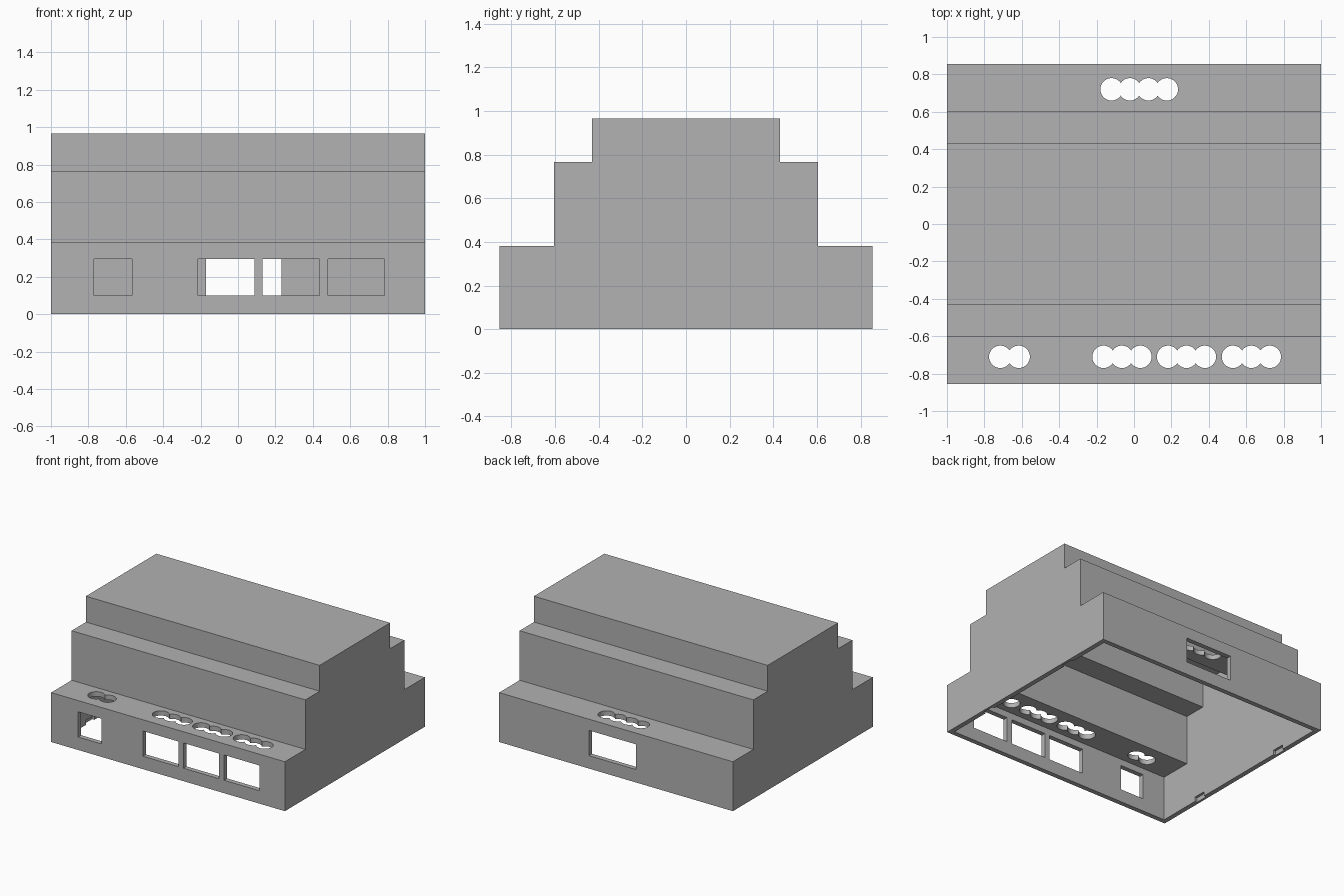
import bpy, bmesh, math
from mathutils import Matrix

if "Cube" in bpy.data.objects:
    bpy.data.objects.remove(bpy.data.objects["Cube"])

WALL = 0.037
grey = bpy.data.materials.new("mid grey plastic")
grey.diffuse_color = (0.445, 0.445, 0.445, 1)
grey.use_nodes = True
grey.node_tree.nodes["Principled BSDF"].inputs["Base Color"].default_value = grey.diffuse_color


def to_object(name, bm):
    bmesh.ops.recalc_face_normals(bm, faces=bm.faces)
    mesh = bpy.data.meshes.new(name)
    bm.to_mesh(mesh)
    bm.free()
    mesh.materials.append(grey)
    obj = bpy.data.objects.new(name, mesh)
    bpy.context.collection.objects.link(obj)
    return obj


def stepped_prism(name, half_len, inset, bottom):
    """Stepped cross-section in y/z, stretched along x."""
    half = [(0.855, bottom), (0.855, 0.382), (0.605, 0.382),
            (0.605, 0.765), (0.43, 0.765), (0.43, 0.965)]
    half = [(y - inset, z if z == bottom else z - inset) for y, z in half]
    profile = half + [(-y, z) for y, z in reversed(half)]
    bm = bmesh.new()
    face = bm.faces.new([bm.verts.new((-half_len, y, z)) for y, z in profile])
    new = bmesh.ops.extrude_face_region(bm, geom=[face])["geom"]
    bmesh.ops.translate(bm, vec=(2 * half_len, 0, 0),
                        verts=[v for v in new if isinstance(v, bmesh.types.BMVert)])
    return to_object(name, bm)


def box(name, lo, hi):
    bm = bmesh.new()
    size = [b - a for a, b in zip(lo, hi)]
    mid = [(a + b) / 2 for a, b in zip(lo, hi)]
    bmesh.ops.create_cube(bm, size=1, matrix=Matrix.Translation(mid) @ Matrix.Diagonal((*size, 1)))
    return to_object(name, bm)


def screw_hole(x, y):
    bm = bmesh.new()
    bmesh.ops.create_cone(bm, cap_ends=True, segments=32, radius1=0.06, radius2=0.06,
                          depth=0.12, matrix=Matrix.Translation((x, y, 0.365)))
    return to_object("screw_hole_cutter", bm)


def cut(target, cutter):
    cutter.hide_render = True
    mod = target.modifiers.new("cut", 'BOOLEAN')
    mod.operation, mod.solver, mod.object = 'DIFFERENCE', 'EXACT', cutter
    bpy.context.view_layer.objects.active = target
    bpy.ops.object.modifier_apply(modifier=mod.name)
    bpy.data.objects.remove(cutter)


# Hollow stepped housing, open underneath
housing = stepped_prism("housing", 1.0, 0, 0)
cut(housing, stepped_prism("cavity_cutter", 1.0 - WALL, WALL, -0.1))

# Connector windows in the front and back walls
for x0, x1, y in [(-0.77, -0.567, -0.85), (-0.215, 0.088, -0.85), (0.132, 0.435, -0.85),
                  (0.48, 0.782, -0.85), (-0.17, 0.232, 0.85)]:
    cut(housing, box("window_cutter", (x0, y - 0.06, 0.1), (x1, y + 0.06, 0.295)))

# Rows of overlapping screw access holes above the windows
for start, count, y in [(-0.715, 2, -0.71), (-0.163, 3, -0.71), (0.182, 3, -0.71),
                        (0.529, 3, -0.71), (-0.12, 4, 0.72)]:
    for i in range(count):
        cut(housing, screw_hole(start + i * 0.0985, y))

# Small latch notches on the inner lower edge of the end walls
for side in (-1, 1):
    for y in (-0.43, 0.43):
        x0, x1 = sorted((side * 0.94, side * 0.982))
        cut(housing, box("notch_cutter", (x0, y - 0.05, -0.05), (x1, y + 0.05, 0.035)))

# Crisp housing edges, smooth hole walls
bpy.ops.object.select_all(action='DESELECT')
housing.select_set(True)
bpy.context.view_layer.objects.active = housing
bpy.ops.object.shade_smooth_by_angle(angle=math.radians(30))
